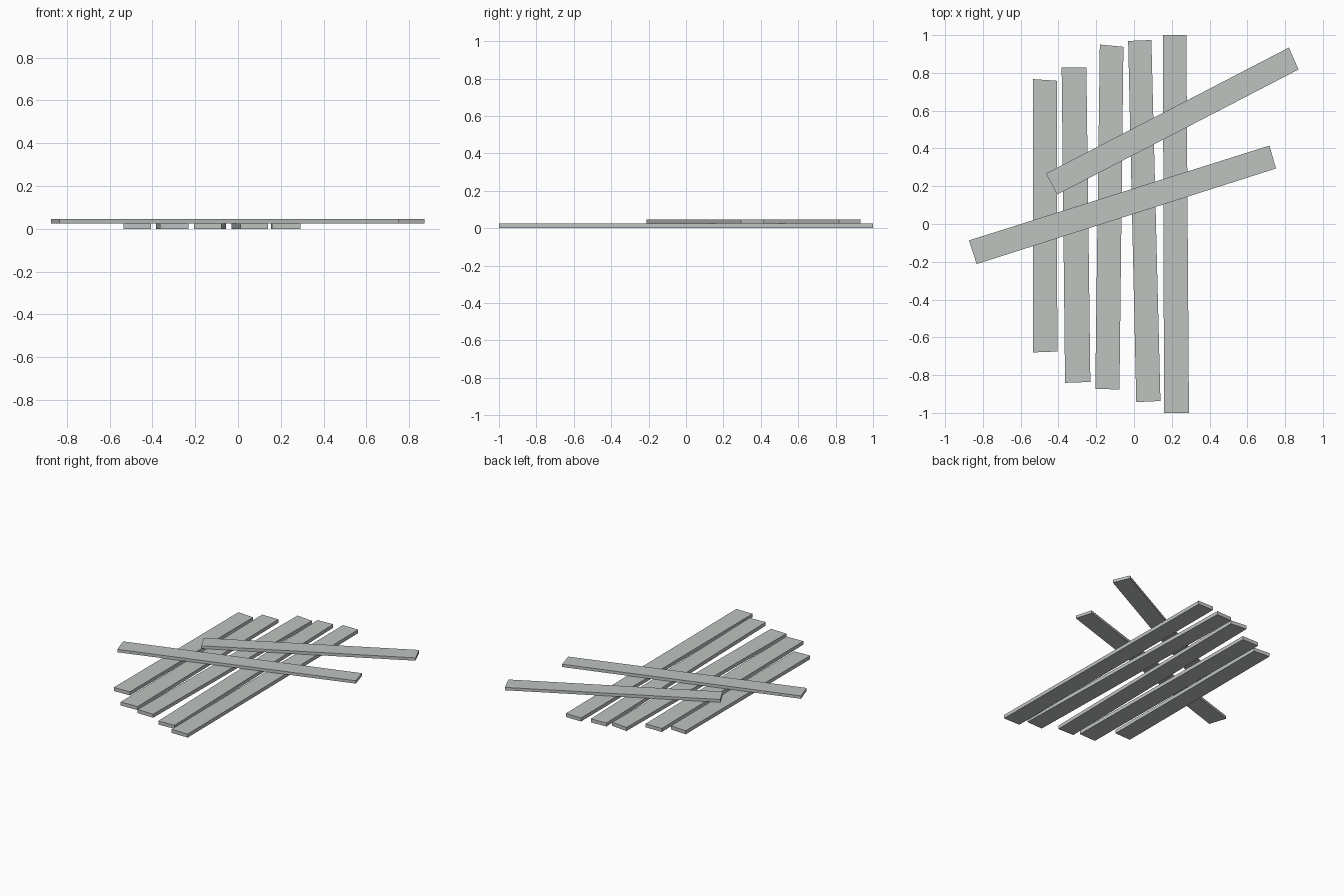
import bpy
import bmesh

default_cube = bpy.data.objects.get("Cube")
if default_cube:
    bpy.data.objects.remove(default_cube, do_unlink=True)

# Weathered wood colour
wood = bpy.data.materials.new("weathered_grey_wood")
wood.use_nodes = True
colour = (0.52, 0.55, 0.53, 1.0)
wood.diffuse_color = colour
shader = wood.node_tree.nodes["Principled BSDF"]
shader.inputs["Base Color"].default_value = colour
shader.inputs["Roughness"].default_value = 0.9


def make_plank(name, outline, bottom, top):
    """Extrude a four-cornered plank outline upward into a solid board."""
    bm = bmesh.new()
    base = bm.faces.new([bm.verts.new((x, y, bottom)) for x, y in outline])
    extruded = bmesh.ops.extrude_face_region(bm, geom=[base], use_keep_orig=True)
    raised = [item for item in extruded["geom"] if isinstance(item, bmesh.types.BMVert)]
    bmesh.ops.translate(bm, verts=raised, vec=(0, 0, top - bottom))
    bmesh.ops.recalc_face_normals(bm, faces=bm.faces)
    mesh = bpy.data.meshes.new(name)
    bm.to_mesh(mesh)
    bm.free()
    mesh.materials.append(wood)
    plank = bpy.data.objects.new(name, mesh)
    bpy.context.collection.objects.link(plank)
    return plank


# Lower row of upright planks, slightly crooked sawn ends
lower_planks = {
    "outer_right_plank": [(-.534, -.68), (-.406, -.675), (-.408, .758), (-.534, .767)],
    "inner_right_plank": [(-.365, -.841), (-.231, -.836), (-.252, .828), (-.383, .828)],
    "middle_plank": [(-.205, -.873), (-.077, -.876), (-.056, .938), (-.181, .95)],
    "inner_left_plank": [(.012, -.943), (.14, -.937), (.092, .974), (-.031, .969)],
    "outer_left_plank": [(.159, -1), (.291, -1), (.277, 1), (.153, 1)],
}

# Two battens lying diagonally across the row
cross_battens = {
    "front_cross_batten": [(-.833, -.212), (.752, .294), (.717, .415), (-.874, -.087)],
    "back_cross_batten": [(-.407, .156), (.871, .818), (.82, .934), (-.466, .267)],
}

for name, outline in lower_planks.items():
    make_plank(name, outline, 0.0, 0.026)
for name, outline in cross_battens.items():
    make_plank(name, outline, 0.026, 0.047)
